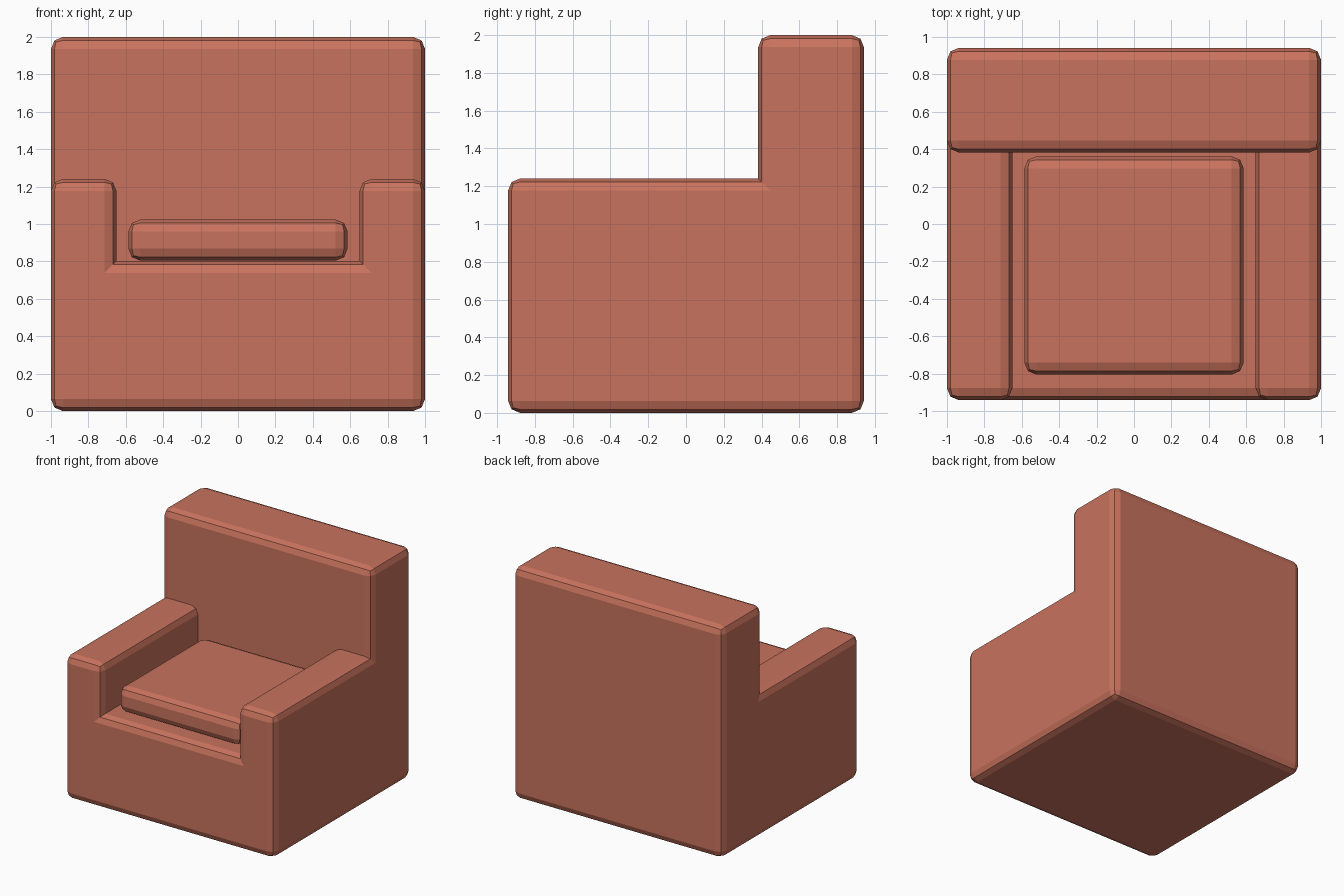
import bpy

if "Cube" in bpy.data.objects:
    bpy.data.objects.remove(bpy.data.objects["Cube"])

fabric = bpy.data.materials.new("terracotta_fabric")
fabric.diffuse_color = (0.58, 0.17, 0.11, 1)
fabric.use_nodes = True
fabric.node_tree.nodes["Principled BSDF"].inputs["Base Color"].default_value = fabric.diffuse_color


def padded_box(name, x, y, z, bevel=0.064):
    """Box spanning the given (min, max) ranges, with two-segment rounded edges."""
    spans = (x, y, z)
    bpy.ops.mesh.primitive_cube_add(size=1)
    ob = bpy.context.object
    ob.name = name
    ob.location = [(a + b) / 2 for a, b in spans]
    ob.scale = [b - a for a, b in spans]
    bpy.ops.object.transform_apply(location=True, rotation=False, scale=True)
    mod = ob.modifiers.new("rounded_edges", 'BEVEL')
    mod.width = bevel
    mod.segments = 2
    mod.limit_method = 'ANGLE'
    ob.data.materials.append(fabric)
    return ob


# Base block, full footprint
padded_box("base", (-1, 1), (-0.942, 0.942), (0, 0.803))

# Backrest
padded_box("backrest", (-1, 1), (0.382, 0.942), (0, 2))

# Armrests, running back into the backrest
for side, x in (("left", (-1, -0.65)), ("right", (0.65, 1))):
    padded_box(side + "_armrest", x, (-0.942, 0.8), (0, 1.241))

# Loose seat cushion
padded_box("seat_cushion", (-0.586, 0.586), (-0.805, 0.362), (0.804, 1.024))
